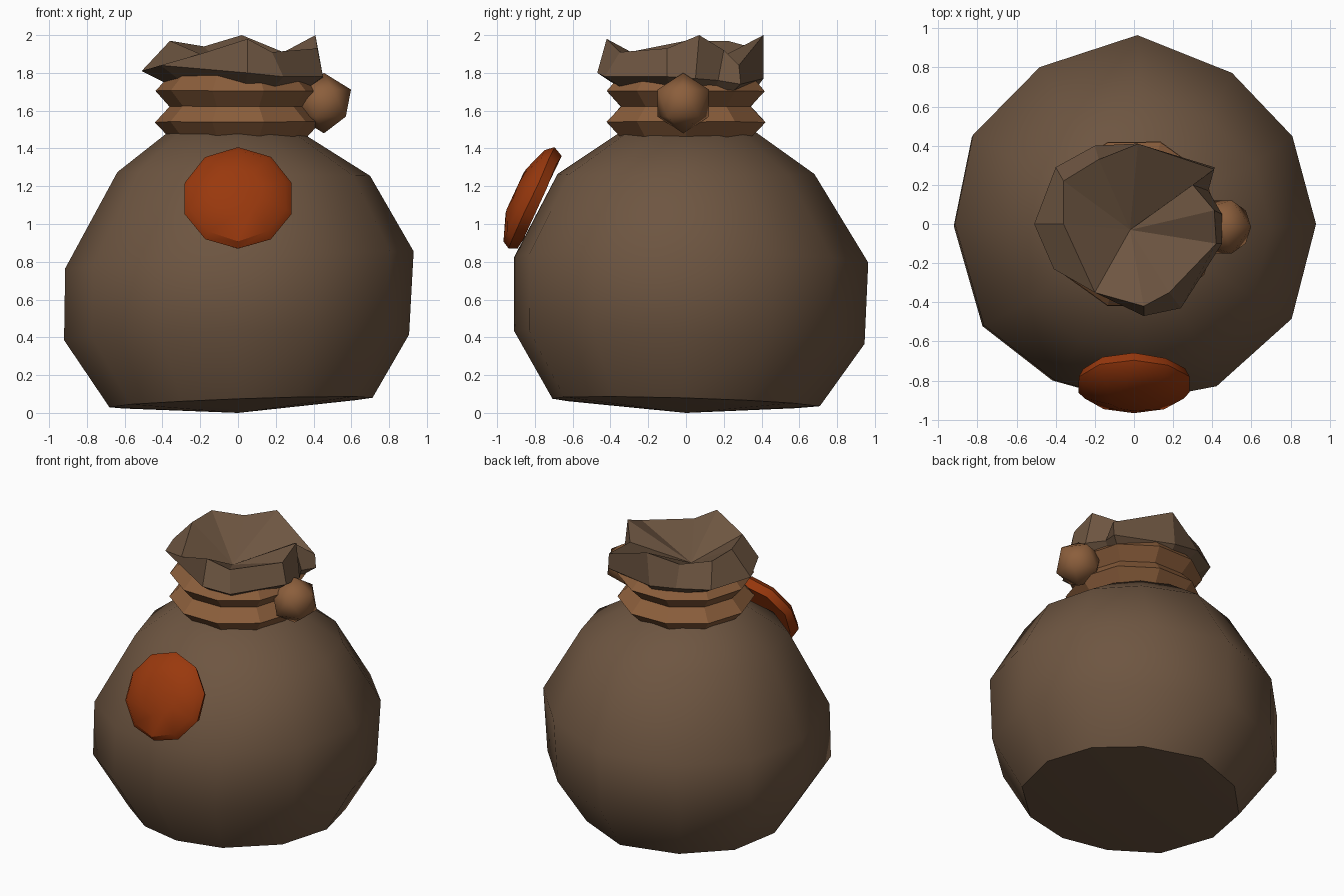
import bpy, bmesh, random
from math import sin, cos, pi, radians
from mathutils import Vector, Matrix

cube = bpy.data.objects.get("Cube")
if cube:
    bpy.data.objects.remove(cube)
random.seed(4)


def material(name, rgb):
    m = bpy.data.materials.new(name)
    m.use_nodes = True
    m.diffuse_color = (*rgb, 1)
    m.node_tree.nodes["Principled BSDF"].inputs["Base Color"].default_value = (*rgb, 1)
    return m


CLOTH = material("brown cloth", (0.155, 0.092, 0.053))
ROPE = material("tan rope", (0.26, 0.113, 0.045))
SEAL = material("rust orange", (0.32, 0.04, 0.004))


def finish(name, bm, mat, angle=None):
    bmesh.ops.recalc_face_normals(bm, faces=bm.faces)
    mesh = bpy.data.meshes.new(name)
    bm.to_mesh(mesh)
    bm.free()
    mesh.materials.append(mat)
    ob = bpy.data.objects.new(name, mesh)
    bpy.context.collection.objects.link(ob)
    if angle:
        bpy.ops.object.select_all(action="DESELECT")
        ob.select_set(True)
        bpy.context.view_layer.objects.active = ob
        bpy.ops.object.shade_smooth_by_angle(angle=angle)
    return ob


def loft(rings, start=None, end=None, loop=False):
    """Skin rings of points; start and end are optional centre points."""
    bm = bmesh.new()
    loops = [[bm.verts.new(p) for p in ring] for ring in rings]
    n = len(loops[0])
    pairs = list(zip(loops, loops[1:]))
    if loop:
        pairs.append((loops[-1], loops[0]))
    for a, b in pairs:
        for i in range(n):
            j = (i + 1) % n
            bm.faces.new((a[i], a[j], b[j], b[i]))
    for tip, ring in ((start, loops[0]), (end, loops[-1])):
        if tip is not None:
            c = bm.verts.new(tip)
            for i in range(n):
                bm.faces.new((c, ring[i], ring[(i + 1) % n]))
    return bm


def ring(r, z, n, wobble=0.0, turn=0.0):
    pts = []
    for i in range(n):
        a = 2 * pi * i / n + turn
        rr = r + random.uniform(-wobble, wobble)
        pts.append(Vector((rr * cos(a), rr * sin(a), z + random.uniform(-wobble, wobble))))
    return pts


# Sack body: uneven twelve-sided bag; each corner has a direction and a bulge
CORNERS = [(0, .93), (29, .925), (57, .92), (89, .965), (121, .935), (151, .94),
           (180, .915), (214, .925), (243, .895), (270, .91), (297, .93), (329, .94)]


def sack_ring(scale, z, tilt=(0, 0), shift=(0, 0)):
    pts = []
    for deg, bulge in CORNERS:
        c, s = cos(radians(deg)), sin(radians(deg))
        pts.append((scale * bulge * c + shift[0], scale * bulge * s + shift[1],
                    z + tilt[0] * c + tilt[1] * s))
    return pts


body = [
    sack_ring(0.755, 0.055, (0.025, -0.02), (0.01, -0.02)),
    sack_ring(0.99, 0.40, (0.015, -0.035), (-0.015, -0.01)),
    sack_ring(1.0, 0.81, (0.045, -0.015)),
    sack_ring(0.725, 1.265, (-0.01, 0), (0.025, -0.02)),
    sack_ring(0.385, 1.485, (-0.015, 0)),
]
finish("sack_body", loft(body, (0, 0, 0), (0, 0, 1.5)), CLOTH, 0.8)

# Two touching rope bands with a diamond section around the neck
for name, z in (("lower_rope", 1.54), ("upper_rope", 1.705)):
    section = [(0.36, -0.085), (0.44, 0), (0.36, 0.085), (0.28, 0)]
    rings = [ring(r, z + dz, 10, 0.003) for r, dz in section]
    finish(name, loft(rings, loop=True), ROPE)

# Gathered mouth: uneven flared cloth folding back down into the opening
rim = [(.42, -.1, 1.93), (.41, .07, 2), (.3, .2, 1.92), (.41, .28, 1.84), (.02, .41, 2),
       (-.18, .33, 1.94), (-.36, .22, 1.97), (-.36, 0, 1.97), (-.2, -.35, 1.9),
       (.05, -.42, 1.98), (.18, -.35, 1.91)]
flare = [(.45, -.1, 1.78), (.45, .05, 1.77), (.38, .17, 1.76), (.41, .29, 1.74), (0, .41, 1.77),
         (-.2, .4, 1.8), (-.4, .29, 1.8), (-.51, 0, 1.81), (-.41, -.23, 1.84),
         (.05, -.47, 1.8), (.24, -.43, 1.78)]
neck = []
for p in flare:
    d = Vector((p[0], p[1], 0)).normalized() * 0.35
    neck.append((d.x, d.y, p[2] - 0.08))
finish("sack_mouth", loft([neck, flare, rim], None, (-0.02, -0.03, 1.77)), CLOTH)

# Rope knot on the side of the neck
bm = bmesh.new()
bmesh.ops.create_icosphere(bm, subdivisions=1, radius=0.16,
                           matrix=Matrix.Translation((0.455, -0.015, 1.64)))
finish("rope_knot", bm, ROPE, 0.9)

# Domed round seal set against the front
profile = [(0.27, 0), (0.295, 0.05), (0.265, 0.09), (0.13, 0.14)]
bm = loft([ring(r, h, 10, 0.004, turn=pi / 10) for r, h in profile],
          (0, 0, 0), (0, 0, 0.142))
lean = Vector((0, -0.91, 0.42)).to_track_quat("Z", "Y").to_matrix().to_4x4()
bm.transform(Matrix.Translation((0, -0.775, 1.115)) @ lean)
finish("front_seal", bm, SEAL, 0.6)
